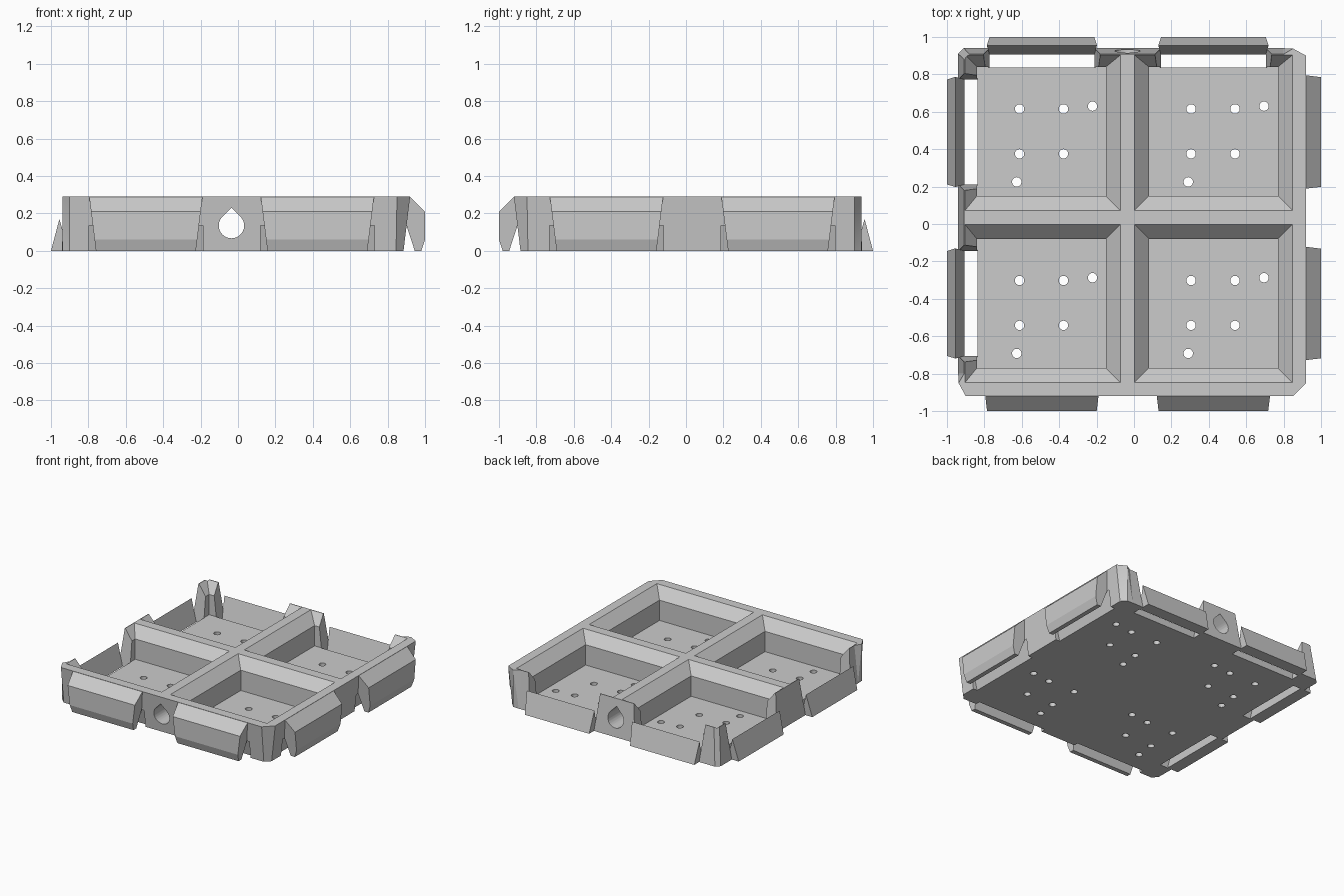
import bpy, bmesh, math

if "Cube" in bpy.data.objects:
    bpy.data.objects.remove(bpy.data.objects["Cube"])

HEIGHT = 0.29
PITCH = 0.917      # spacing between neighbouring cells
FIRST = -0.4925    # centre of the first tab along an edge (x)
FIRST_Y = -0.425   # centre of the first tab along an edge (y)

grey = bpy.data.materials.new("light grey plastic")
grey.use_nodes = True
grey.diffuse_color = (0.6, 0.6, 0.6, 1)
grey.node_tree.nodes["Principled BSDF"].inputs["Base Color"].default_value = (0.6, 0.6, 0.6, 1)


def loft(bm, rings):
    """Closed solid through rings of equal length."""
    loops = [[bm.verts.new(p) for p in ring] for ring in rings]
    bm.faces.new(loops[0])
    bm.faces.new(loops[-1])
    n = len(loops[0])
    for a, b in zip(loops, loops[1:]):
        for i in range(n):
            j = (i + 1) % n
            bm.faces.new((a[i], a[j], b[j], b[i]))


def finish(bm, name):
    bmesh.ops.recalc_face_normals(bm, faces=bm.faces)
    bmesh.ops.triangulate(bm, faces=[f for f in bm.faces if len(f.verts) == 4])
    bmesh.ops.recalc_face_normals(bm, faces=bm.faces)
    mesh = bpy.data.meshes.new(name)
    bm.to_mesh(mesh)
    bm.free()
    obj = bpy.data.objects.new(name, mesh)
    mesh.materials.append(grey)
    bpy.context.scene.collection.objects.link(obj)
    return obj


PLACE = {
    "front": lambda d, t, z: (t, -d, z),
    "back": lambda d, t, z: (t, d, z),
    "right": lambda d, t, z: (d, t, z),
    "left": lambda d, t, z: (-d, t, z),
}


def edge_bar(bm, side, cell, profile, low, high):
    """Extrude an (outward, z) profile along one edge; half-width goes low to high with z."""
    start = FIRST if side in ("front", "back") else FIRST_Y
    centre = start + cell * PITCH
    rings = []
    for sign in (-1, 1):
        rings.append([PLACE[side](d, centre + sign * (low + (high - low) * z / HEIGHT), z)
                      for d, z in profile])
    loft(bm, rings)


def bars(name, sides, profile, low, high):
    bm = bmesh.new()
    for side in sides:
        for cell in (0, 1):
            edge_bar(bm, side, cell, profile, low, high)
    return finish(bm, name)


# Tray block: front and right walls lean out, back and left walls lean in
bottom = [(-0.90, -0.885), (0.845, -0.885), (0.885, -0.845), (0.885, 0.90),
          (0.85, 0.938), (0.80, 0.94), (-0.91, 0.94), (-0.94, 0.91),
          (-0.94, -0.80), (-0.938, -0.85)]
top = [(-0.90, -0.92), (0.85, -0.92), (0.92, -0.85), (0.92, 0.90),
       (0.85, 0.938), (0.80, 0.908), (-0.88, 0.908), (-0.908, 0.88),
       (-0.908, -0.80), (-0.938, -0.85)]
bm = bmesh.new()
loft(bm, [[(x, y, 0) for x, y in bottom], [(x, y, HEIGHT) for x, y in top]])
tray = finish(bm, "tray")

# Pocket cutters with a sloped upper rim
bm = bmesh.new()
wide = [(-0.84, -0.15), (0.08, 0.77)]
deep = [(-0.77, -0.08), (0.15, 0.84)]
for xi, (x0, x1) in enumerate(wide):
    for yi, (y0, y1) in enumerate(deep):
        left = 0.063 if xi == 0 else 0.077
        back = 0.063 if yi == 1 else 0.077
        rings = []
        for z, k in ((0.05, 0), (0.21, 0), (0.33, 1.5)):
            a, b = x0 - left * k, x1 + 0.077 * k
            c, d = y0 - 0.077 * k, y1 + back * k
            rings.append([(a, c, z), (b, c, z), (b, d, z), (a, d, z)])
        loft(bm, rings)
pockets = finish(bm, "pocket_cutter")

# Open windows on the back and left, grooves under the front and right tabs
windows = bars("window_cutter", ("back", "left"),
               [(0.838, -0.05), (1.05, -0.05), (1.05, 0.35), (0.838, 0.35)], 0.28, 0.312)
grooves = bars("groove_cutter", ("front", "right"),
               [(0.847, -0.01), (0.893, 0.16), (0.948, -0.01)], 0.305, 0.305)

# Drain holes in every pocket
bm = bmesh.new()
spots = [(0.305, 0.615), (0.54, 0.615), (0.695, 0.63),
         (0.305, 0.375), (0.54, 0.375), (0.29, 0.225)]
for cx in (0, 1):
    for cy in (0, 1):
        for x, y in spots:
            ring = [(x - cx * PITCH + 0.025 * math.cos(i * math.tau / 24),
                     y - cy * PITCH + 0.025 * math.sin(i * math.tau / 24)) for i in range(24)]
            loft(bm, [[(u, v, z) for u, v in ring] for z in (-0.02, 0.08)])
drains = finish(bm, "drain_cutter")

# Teardrop channel through the middle divider
bm = bmesh.new()
radius = 0.068
outline = [(radius * math.cos(math.radians(a)), radius * math.sin(math.radians(a)))
           for a in range(135, 406, 15)]
outline.append((0, radius * math.sqrt(2)))
loft(bm, [[(u - 0.035, y, v + 0.135) for u, v in outline] for y in (-1.1, 1.1)])
channel = finish(bm, "channel_cutter")

# Cut the tray and drop the cutters
cutters = [pockets, windows, grooves, drains, channel]
for cutter in cutters:
    cutter.hide_render = True
    mod = tray.modifiers.new(cutter.name, "BOOLEAN")
    mod.operation = "DIFFERENCE"
    mod.solver = "EXACT"
    mod.object = cutter
bpy.context.view_layer.update()
graph = bpy.context.evaluated_depsgraph_get()
cut_mesh = bpy.data.meshes.new_from_object(tray.evaluated_get(graph))
tray.modifiers.clear()
tray.data = cut_mesh
for cutter in cutters:
    bpy.data.objects.remove(cutter)

# Hooked tabs on the front and right
tabs = bars("hook_tabs", ("front", "right"),
            [(0.919, 0.289), (1.0, 0.21), (1.0, 0.06), (0.98, 0.0),
             (0.945, 0.0), (0.893, 0.16), (0.885, 0.25)], 0.267, 0.303)

# Wedge lips that close the windows on the back and left
lips = bars("wedge_lips", ("back", "left"),
            [(1.0, 0.0), (0.955, 0.17), (0.905, 0.0)], 0.28, 0.305)

# Round walls of the holes smooth, everything else crisp
for obj in bpy.context.selected_objects:
    obj.select_set(False)
tray.select_set(True)
bpy.context.view_layer.objects.active = tray
bpy.ops.object.shade_smooth_by_angle(angle=math.radians(20))
